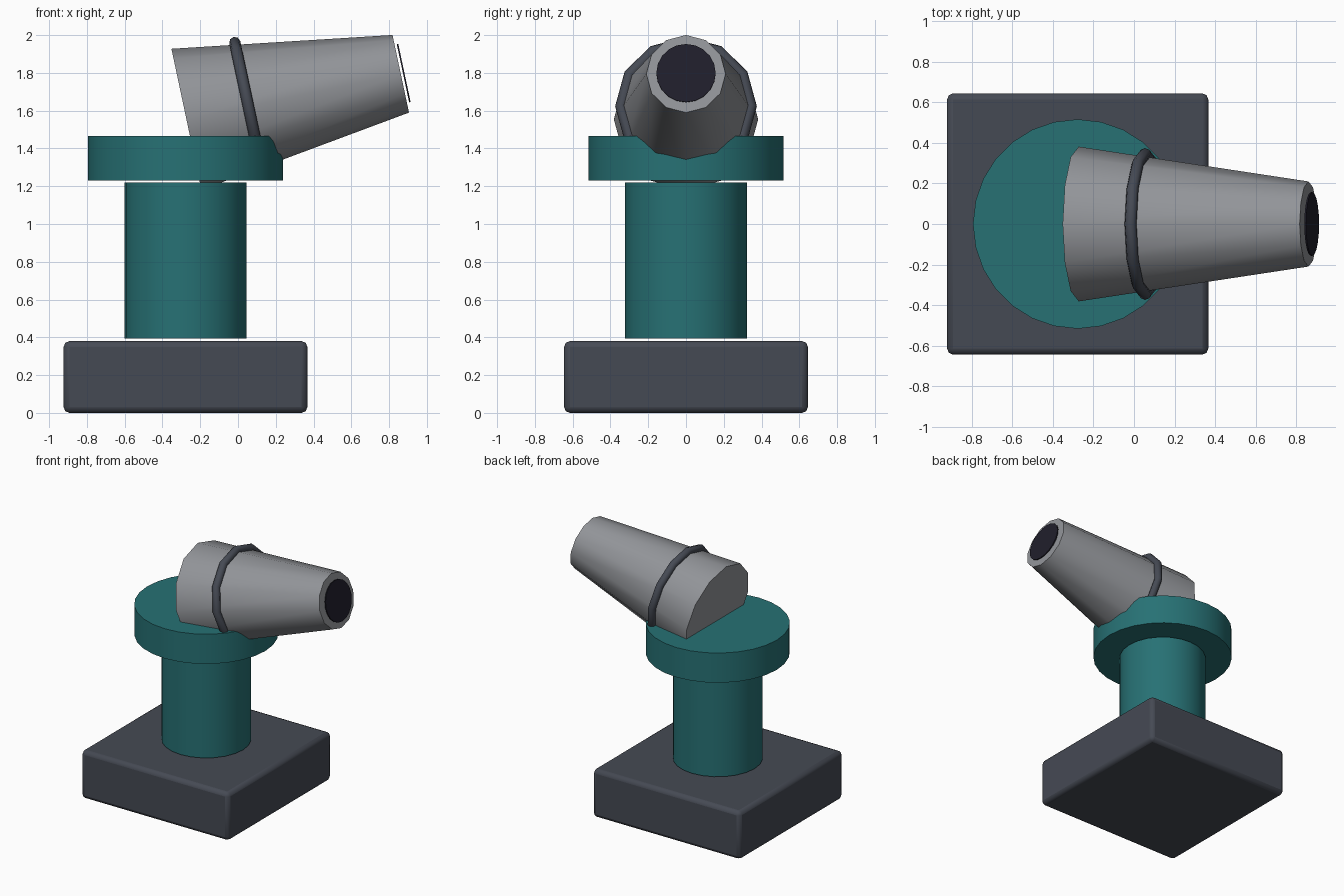
import bpy, math
from mathutils import Vector

if "Cube" in bpy.data.objects:
    bpy.data.objects.remove(bpy.data.objects["Cube"])

def mat(name, rgb):
    m = bpy.data.materials.new(name)
    m.diffuse_color = (*rgb, 1)
    m.use_nodes = True
    m.node_tree.nodes["Principled BSDF"].inputs["Base Color"].default_value = m.diffuse_color
    return m

TEAL = mat("teal", (0.02, 0.165, 0.175))
SLATE = mat("dark slate", (0.06, 0.068, 0.088))
GREY = mat("barrel grey", (0.29, 0.30, 0.32))
BLACK = mat("muzzle black", (0.014, 0.013, 0.024))

PX = -0.278                       # pedestal centre in x
TILT = math.radians(12)           # barrel elevation
AXIS = Vector((math.cos(TILT), 0, math.sin(TILT)))
BACK = Vector((-0.273, 0, 1.554)) # centre of the barrel's rear end
ROT = (0, math.pi / 2 - TILT, 0)  # turns local z onto the barrel axis
LENGTH = 1.16

def finish(name, material, angle=40):
    o = bpy.context.object
    o.name = name
    o.data.materials.append(material)
    bpy.ops.object.shade_smooth_by_angle(angle=math.radians(angle))
    return o

def upright(name, material, r, z0, z1, sides):
    bpy.ops.mesh.primitive_cylinder_add(vertices=sides, radius=r, depth=z1 - z0,
                                        location=(PX, 0, (z0 + z1) / 2))
    return finish(name, material)

# Square base with softened edges
bpy.ops.mesh.primitive_cube_add(size=1, location=(PX, 0, 0.19))
base = bpy.context.object
base.scale = (1.29, 1.29, 0.38)
bpy.ops.object.transform_apply(location=False, rotation=False, scale=True)
bev = base.modifiers.new("soft edges", 'BEVEL')
bev.width, bev.segments = 0.03, 2
finish("base", SLATE)

# Column and turntable
upright("column", TEAL, 0.322, 0.395, 1.22, 24)
upright("turntable", TEAL, 0.517, 1.23, 1.465, 28)

# Tapered barrel
bpy.ops.mesh.primitive_cone_add(vertices=12, radius1=0.382, radius2=0.21, depth=LENGTH,
                                location=BACK + AXIS * LENGTH / 2, rotation=ROT)
finish("barrel", GREY)

# Band around the barrel
bpy.ops.mesh.primitive_torus_add(major_segments=12, minor_segments=8, major_radius=0.345,
                                 minor_radius=0.03, location=BACK + AXIS * 0.335, rotation=ROT)
finish("barrel_band", SLATE, 60)

# Muzzle plate floating just ahead of the front end
bpy.ops.mesh.primitive_cylinder_add(vertices=20, radius=0.157, depth=0.008,
                                    location=BACK + AXIS * (LENGTH + 0.016), rotation=ROT)
finish("muzzle", BLACK)
